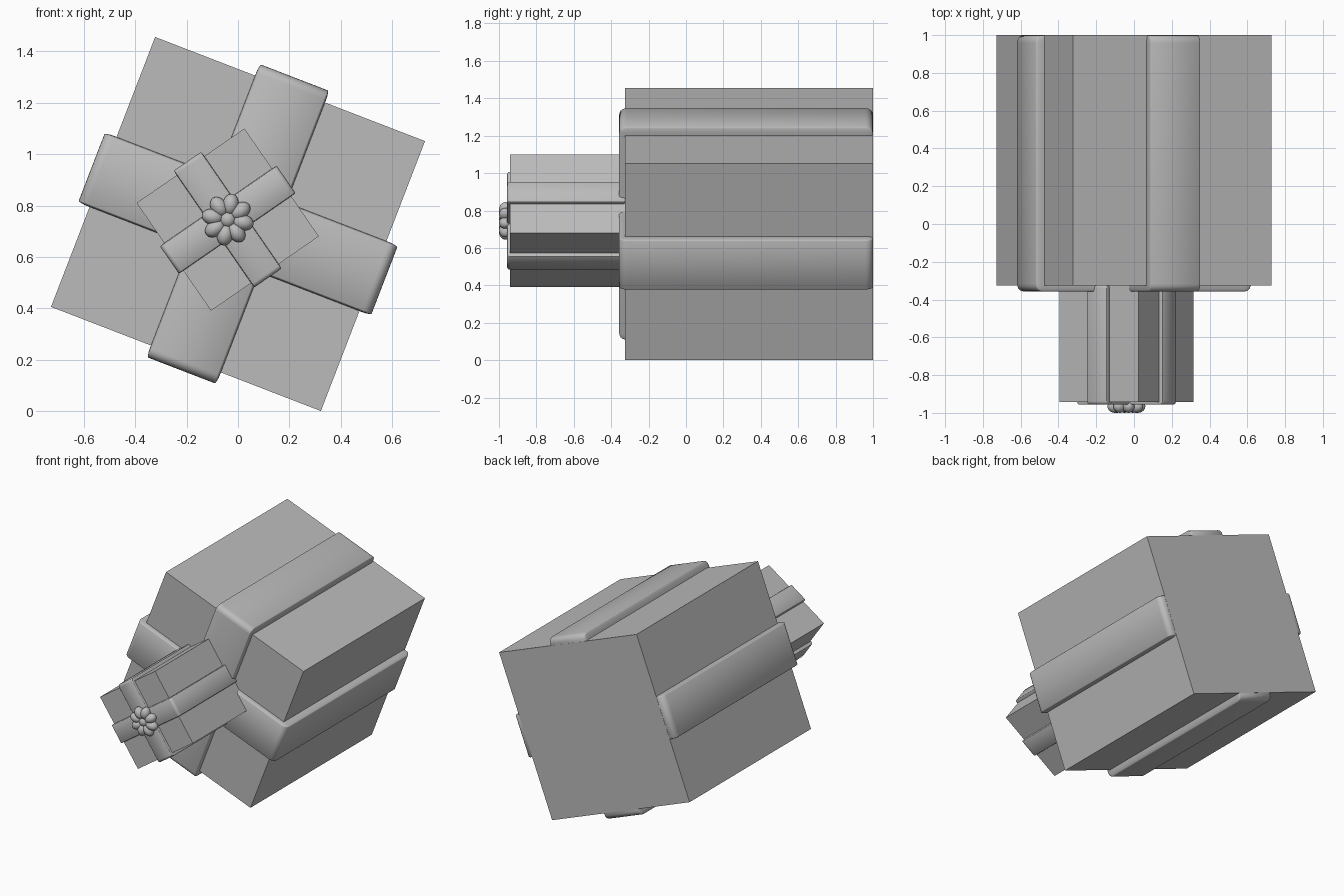
import bpy, bmesh, math
from mathutils import Matrix, Vector

old = bpy.data.objects.get("Cube")
if old:
    bpy.data.objects.remove(old, do_unlink=True)

grey = bpy.data.materials.new("plain grey")
grey.use_nodes = True
grey.diffuse_color = (0.5, 0.5, 0.5, 1)
grey.node_tree.nodes["Principled BSDF"].inputs["Base Color"].default_value = (0.5, 0.5, 0.5, 1)


def finish(name, bm, matrix, smooth=False):
    mesh = bpy.data.meshes.new(name)
    bm.to_mesh(mesh)
    bm.free()
    mesh.materials.append(grey)
    obj = bpy.data.objects.new(name, mesh)
    bpy.context.collection.objects.link(obj)
    obj.matrix_world = matrix
    if smooth:
        bpy.ops.object.select_all(action="DESELECT")
        obj.select_set(True)
        bpy.context.view_layer.objects.active = obj
        bpy.ops.object.shade_smooth_by_angle(angle=math.radians(40))
    return obj


def block(name, frame, width, height, front, back, rounding=0):
    """Box in a tilted frame; rounding is done before stretching, as a share of each side."""
    bm = bmesh.new()
    bmesh.ops.create_cube(bm, size=1)
    if rounding:
        bmesh.ops.bevel(bm, geom=bm.edges[:], offset=rounding, segments=5,
                        profile=0.5, affect="EDGES")
    bmesh.ops.scale(bm, vec=(width, back - front, height), verts=bm.verts)
    bmesh.ops.translate(bm, vec=(0, (front + back) / 2, 0), verts=bm.verts)
    finish(name, bm, frame, bool(rounding))


def gift(name, x, z, tilt, side, span, band, front, back, lip, ribbon_back):
    frame = Matrix.Translation((x, 0, z)) @ Matrix.Rotation(math.radians(tilt), 4, "Y")
    block(name + "_box", frame, side, side, front, back)
    block(name + "_ribbon_across", frame, span, band, front - lip, ribbon_back, 0.03)
    block(name + "_ribbon_upright", frame, band, span, front - lip, ribbon_back, 0.03)


# Two wrapped boxes, the small one standing on the face of the large one
gift("large", 0, 0.728, 21.1, 1.126, 1.222, 0.292, -0.325, 1.0, 0.032, 0.999)
gift("small", -0.04, 0.745, 55.4, 0.51, 0.552, 0.131, -0.942, -0.32, 0.014, -0.32)

# Rosette bow: a ring of plump petals round a button
bow_frame = Matrix.Translation((-0.04, -0.966, 0.745)) @ Matrix.Rotation(math.radians(10.5), 4, "Y")
for i in range(8):
    bm = bmesh.new()
    bmesh.ops.create_uvsphere(bm, u_segments=20, v_segments=12, radius=1)
    bmesh.ops.scale(bm, vec=(0.042, 0.034, 0.031), verts=bm.verts)
    bmesh.ops.translate(bm, vec=Vector((0.06, 0, 0)), verts=bm.verts)
    turn = Matrix.Rotation(i * math.tau / 8, 4, "Y")
    finish(f"bow_petal_{i + 1}", bm, bow_frame @ turn, True)

bm = bmesh.new()
bmesh.ops.create_uvsphere(bm, u_segments=20, v_segments=12, radius=0.032)
finish("bow_button", bm, bow_frame, True)
